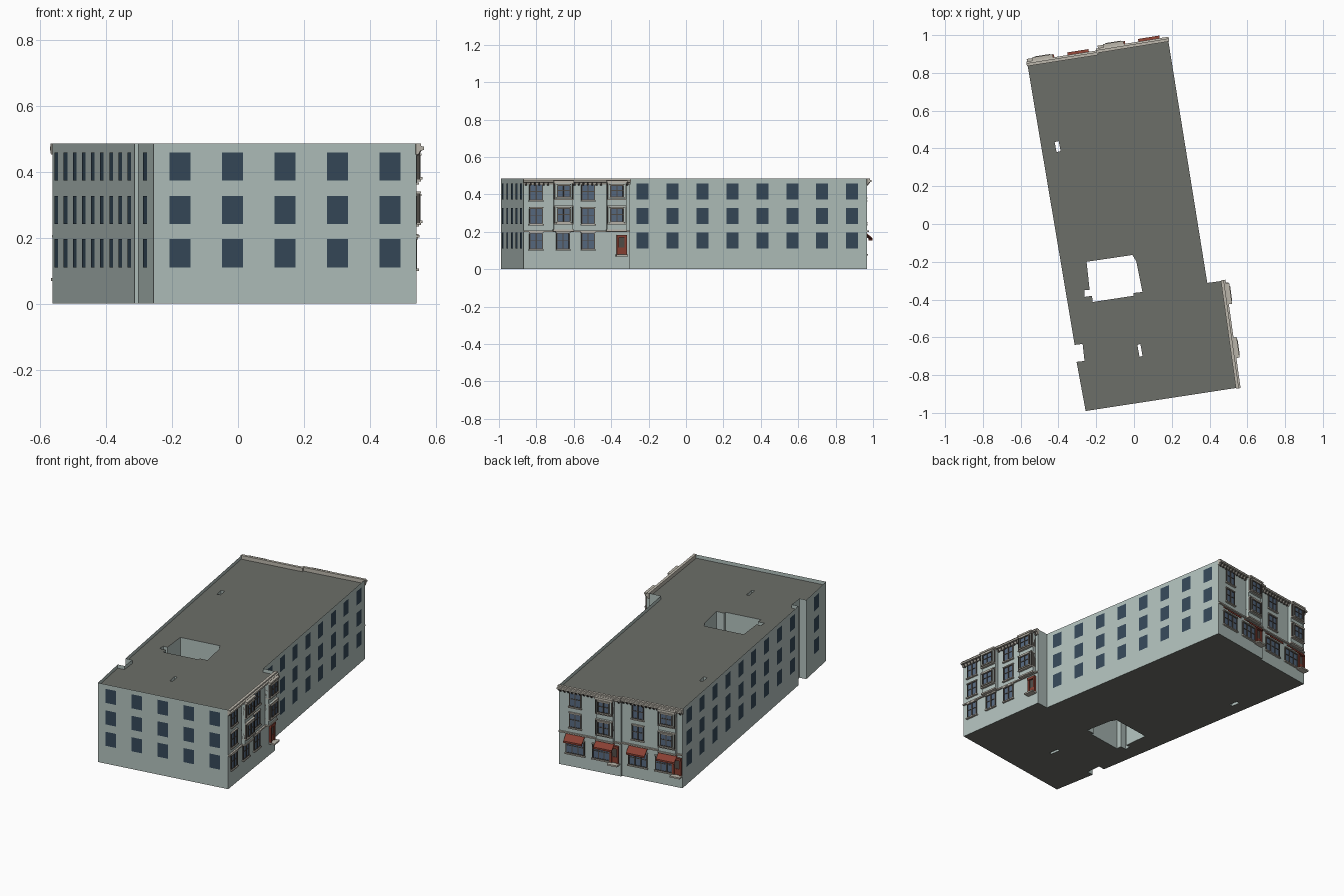
import bpy, bmesh
from mathutils import Vector

if "Cube" in bpy.data.objects:
    bpy.data.objects.remove(bpy.data.objects["Cube"])

H, ROOF = 0.485, 0.463          # parapet top, roof deck


def material(name, rgb):
    m = bpy.data.materials.new(name)
    m.diffuse_color = [(c / 255) ** 2.2 for c in rgb] + [1]
    m.use_nodes = True
    m.node_tree.nodes["Principled BSDF"].inputs["Base Color"].default_value = m.diffuse_color
    return m


MATS = {
    "wall": material("wall_plaster", (176, 191, 187)),
    "window": material("dark_window", (56, 74, 89)),
    "roof": material("roof_felt", (108, 110, 104)),
    "trim": material("stone_trim", (186, 181, 170)),
    "frame": material("dark_frame", (82, 78, 74)),
    "glass": material("blue_glass", (88, 106, 128)),
    "red": material("red_paint", (135, 66, 54)),
}
parts = {}


def part(name, mat):
    if name not in parts:
        parts[name] = (bmesh.new(), MATS[mat])
    return parts[name][0]


class Wall:
    """Local frame: u runs left to right seen from outside, d points outward."""
    def __init__(self, a, b):
        self.o = Vector((*a, 0))
        e = Vector((*b, 0)) - self.o
        self.len = e.length
        self.u = e.normalized()
        self.n = Vector((self.u.y, -self.u.x, 0))

    def at(self, u, d, z):
        return self.o + self.u * u + self.n * d + Vector((0, 0, z))

    def prism(self, name, mat, u0, u1, profile):
        bm = part(name, mat)
        ends = [[bm.verts.new(self.at(u, d, z)) for d, z in profile] for u in (u0, u1)]
        bm.faces.new(ends[0])
        bm.faces.new(ends[1][::-1])
        for i in range(len(profile)):
            j = (i + 1) % len(profile)
            bm.faces.new((ends[0][j], ends[0][i], ends[1][i], ends[1][j]))

    def box(self, name, mat, u0, u1, z0, z1, d1, d0=-0.002):
        self.prism(name, mat, u0, u1, [(d0, z0), (d1, z0), (d1, z1), (d0, z1)])

    def quad(self, name, mat, u0, u1, z0, z1, d=0):
        bm = part(name, mat)
        bm.faces.new([bm.verts.new(self.at(u, d, z))
                      for u, z in ((u0, z0), (u1, z0), (u1, z1), (u0, z1))])


# ---- Footprint, courtyard and light shafts
F, E, D, C, B = (-.256, -.99), (.541, -.868), (.462, -.302), (.388, -.312), (.182, .968)
M1, M2, A, J = (-.195, .907), (-.193, .896), (-.563, .838), (-.314, -.64)
I, K, G = (-.272, -.635), (-.262, -.725), (-.304, -.73)
outline = [F, E, D, C, B, M1, M2, A, J, I, K, G]
holes = [
    [(-.251, -.2), (-.008, -.164), (.013, -.2), (.045, -.36), (-.003, -.365), (-.003, -.38),
     (-.219, -.413), (-.222, -.38), (-.262, -.386), (-.262, -.349), (-.235, -.349)],
    [(-.42, .434), (-.399, .439), (-.388, .386), (-.41, .381)],
    [(.018, -.64), (.034, -.635), (.045, -.698), (.029, -.704)],
]

# ---- Roof deck and underside with openings
for name, z, up in (("roof_deck", ROOF, 1), ("underside", 0, -1)):
    bm = part(name, "roof")
    edges = []
    for loop in [outline] + holes:
        vs = [bm.verts.new((x, y, z)) for x, y in loop]
        edges += [bm.edges.new((vs[i - 1], vs[i])) for i in range(len(vs))]
    bmesh.ops.triangle_fill(bm, use_beauty=True, use_dissolve=False, edges=edges, normal=(0, 0, up))
    for f in bm.faces:
        f.normal_update()
        if f.normal.z * up < 0:
            f.normal_flip()

# ---- Outer walls rising into a thin parapet, and shaft walls
for i, p in enumerate(outline):
    w = Wall(p, outline[(i + 1) % len(outline)])
    w.quad("outer_walls", "wall", 0, w.len, 0, H)
for loop in holes:
    for i, p in enumerate(loop):
        w = Wall(p, loop[(i + 1) % len(loop)])
        w.quad("courtyard_walls", "wall", 0, w.len, 0, ROOF)

# ---- Plain windows in three rows on the long walls
for a, b, n in ((F, E, 5), (C, B, 8), (A, J, 9), (G, F, 1)):
    w = Wall(a, b)
    for k in range(n):
        c = w.len * (k + .5) / n
        for z in (.11, .241, .373):
            w.quad("plain_windows", "window", c - .0325, c + .0325, z, z + .086, .002)


# ---- Decorated facade pieces
def sash_window(w, tag, c, z0, z1, d=0.0, half=.034, panes=2):
    w.box(tag + "_glass", "glass", c - half, c + half, z0, z1, d + .003, d - .002)
    for k in range(panes + 1):                       # jambs and mullions
        u = c - half + 2 * half * k / panes
        w.box(tag + "_sashes", "frame", u - .003, u + .003, z0, z1, d + .007, d)
    for z in (z0, z0 + (z1 - z0) * .55, z1):         # rails
        w.box(tag + "_sashes", "frame", c - half, c + half, z - .002, z + .002, d + .006, d)
    w.box(tag + "_sills", "trim", c - half - .007, c + half + .007, z0 - .009, z0 - .002, d + .012, d)
    w.box(tag + "_lintels", "trim", c - half - .005, c + half + .005, z1 + .002, z1 + .008, d + .009, d)


def bay(w, tag, c, half=.052):
    w.box(tag + "_bays", "wall", c - half, c + half, .207, .465, .022)
    w.box(tag + "_bay_trim", "trim", c - half - .003, c + half + .003, .202, .211, .028)
    w.box(tag + "_bay_roofs", "trim", c - half - .003, c + half + .003, .464, .474, .040)
    for z0, z1 in ((.238, .340), (.370, .464)):
        w.box(tag + "_bays", "wall", c - half + .002, c + half - .002, z0, z1, .031)
        for z in (z0, z1 - .006):
            w.box(tag + "_bay_trim", "trim", c - half, c + half, z, z + .006, .036)
        for s in (-1, 1):                            # corner posts
            u = c + s * (half - .003)
            w.box(tag + "_bay_posts", "frame", u - .003, u + .003, z0 + .006, z1 - .006, .034)
        sash_window(w, tag, c, z0 + .016, z1 - .016, .031)


def door(w, tag, c):
    w.box(tag + "_door", "frame", c - .017, c + .017, .078, .172, .004)
    for s in (-1, 1):
        w.box(tag + "_door_surround", "red", c + s * .021 - .006, c + s * .021 + .006, .078, .18, .012)
    w.box(tag + "_door_surround", "red", c - .027, c + .027, .168, .184, .014)
    w.box(tag + "_door_surround", "red", c - .015, c + .015, .08, .115, .007)
    w.box(tag + "_door_step", "trim", c - .031, c + .031, .069, .078, .036)


def awning(w, tag, c, half=.057):
    w.prism(tag + "_awnings", "red", c - half, c + half,
            [(0, .198), (.037, .165), (.037, .154), (.034, .154), (.034, .162), (0, .190)])


def cornice(w, tag, bays):
    w.prism(tag + "_cornice", "trim", -.004, w.len + .004,
            [(-.002, .452), (.006, .452), (.012, .464), (.023, .466), (.023, .476),
             (.014, .478), (.014, H + .001), (-.002, H + .001)])
    n = round(w.len / .024)
    for k in range(n):                               # brackets between the bays
        u = w.len * (k + .5) / n
        if all(abs(u - c) > .06 for c in bays):
            w.prism(tag + "_brackets", "frame", u - .004, u + .004,
                    [(0, .448), (.006, .448), (.018, .465), (0, .465)])
    w.box(tag + "_floor_band", "trim", 0, w.len, .200, .208, .010)


# ---- Right facade: two flat columns, two bays, one door
w = Wall(E, D)
bays = (.212, .499)
cornice(w, "right", bays)
for c in (.067, .347):
    for z in (.243, .370):
        sash_window(w, "right", c, z, z + .082)
for c in bays:
    bay(w, "right", c)
for c in (.067, .212, .347):
    sash_window(w, "right", c, .108, .192)
door(w, "right", .528)

# ---- Back facade: two neighbouring shop fronts
for tag, a, b in (("back_east", B, M1), ("back_west", M2, A)):
    w = Wall(a, b)
    cornice(w, tag, (.29,))
    for z in (.243, .370):
        sash_window(w, tag, .10, z, z + .082)
    bay(w, tag, .29)
    for c, h in ((.10, .055), (.262, .052)):
        sash_window(w, tag, c, .083, .165, 0, h, 3)
    awning(w, tag, .10)
    awning(w, tag, .285)
    door(w, tag, .343)

# ---- Write every part as its own object
for name, (bm, mat) in parts.items():
    if name not in ("roof_deck", "underside", "outer_walls", "courtyard_walls", "plain_windows"):
        bmesh.ops.recalc_face_normals(bm, faces=bm.faces[:])
    me = bpy.data.meshes.new(name)
    bm.to_mesh(me)
    bm.free()
    me.materials.append(mat)
    bpy.context.collection.objects.link(bpy.data.objects.new(name, me))
